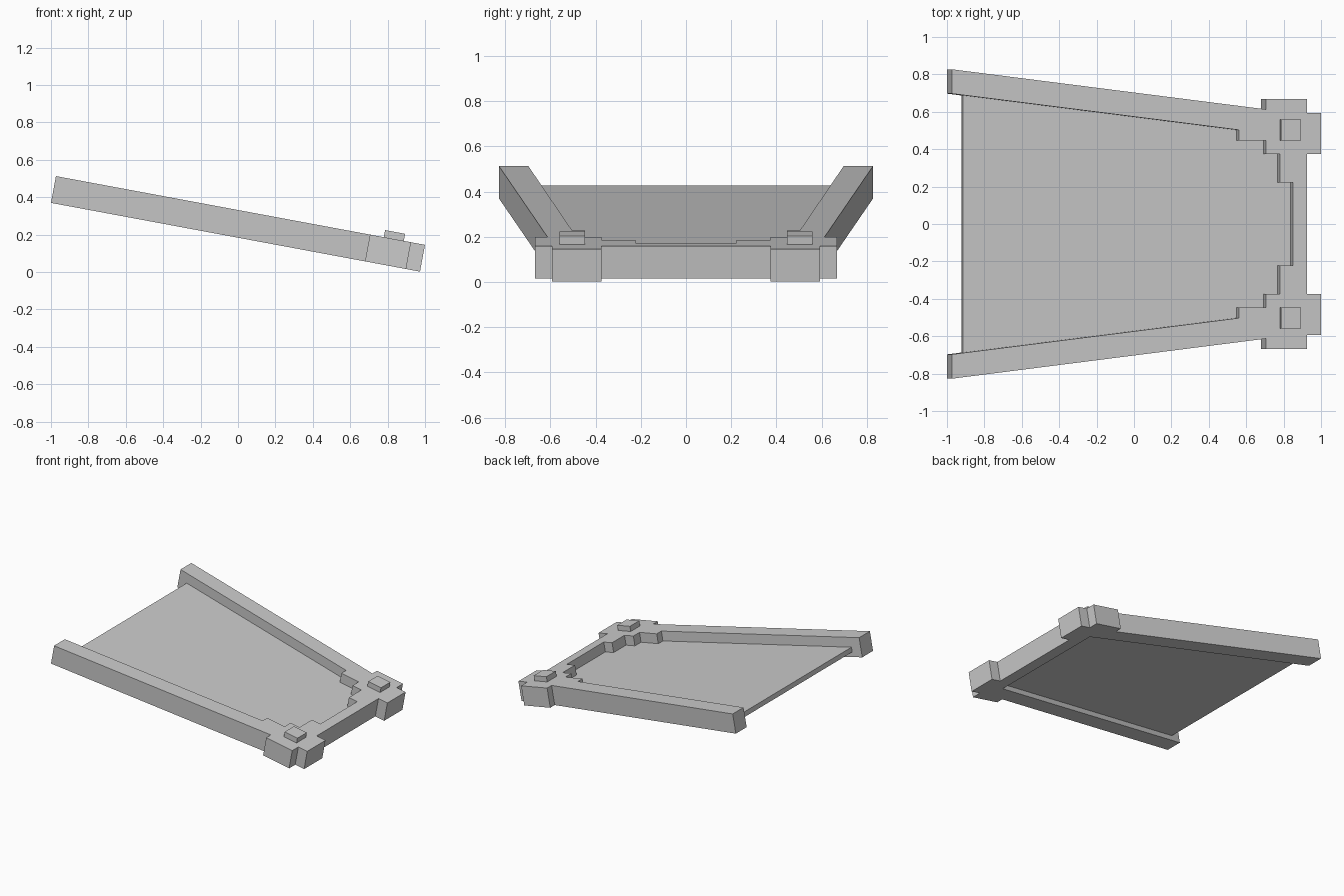
import bpy, bmesh, math
from mathutils import Matrix

if "Cube" in bpy.data.objects:
    bpy.data.objects.remove(bpy.data.objects["Cube"])

TILT = math.radians(10.55)
LENGTH, THICK = 2.007, 0.1455        # along the slope, and across it
PLATE_LOW, PLATE_TOP = 0.037, 0.0725
# Slope space (u, y, n) to world space
PLACE = (Matrix.Translation((-1, 0, LENGTH * math.sin(TILT) + 0.002))
         @ Matrix.Rotation(TILT, 4, 'Y'))


def prism(name, outline, low, high):
    """Extrude an outline in the slope plane from low to high."""
    bm = bmesh.new()
    face = bm.faces.new([bm.verts.new((u, y, low)) for u, y in outline])
    top = bmesh.ops.extrude_face_region(bm, geom=[face])
    verts = [g for g in top["geom"] if isinstance(g, bmesh.types.BMVert)]
    bmesh.ops.translate(bm, verts=verts, vec=(0, 0, high - low))
    bmesh.ops.recalc_face_normals(bm, faces=bm.faces)
    mesh = bpy.data.meshes.new(name)
    bm.to_mesh(mesh)
    bm.free()
    obj = bpy.data.objects.new(name, mesh)
    obj.matrix_world = PLACE
    bpy.context.collection.objects.link(obj)
    return obj


def mirrored(half):
    return half + [(u, -y) for u, y in reversed(half)]


def cut(target, cutter):
    cutter.hide_render = True
    mod = target.modifiers.new("cut", 'BOOLEAN')
    mod.operation, mod.solver, mod.object = 'DIFFERENCE', 'EXACT', cutter
    bpy.context.view_layer.objects.active = target
    bpy.ops.object.modifier_apply(modifier=mod.name)
    bpy.data.objects.remove(cutter)


def inner(u):
    """Half width between the two side rails."""
    return 0.697 - 0.1244 * u


# Tray body with the stepped corner blocks
tray = prism("tray_frame", mirrored([
    (0, 0.827), (1.708, 0.613), (1.708, 0.667), (1.931, 0.667),
    (1.931, 0.593), (LENGTH, 0.593), (LENGTH, 0.373), (1.931, 0.373)]), 0, THICK)

# Stepped pocket above the floor plate
cut(tray, prism("upper_pocket", mirrored([
    (-0.2, inner(-0.2)), (1.56, inner(1.56)), (1.56, 0.447), (1.708, 0.447),
    (1.708, 0.373), (1.784, 0.373), (1.784, 0.223), (1.855, 0.223)]),
    PLATE_TOP, 0.3))

# Plain tapered pocket below the floor plate
cut(tray, prism("lower_pocket", mirrored(
    [(-0.2, inner(-0.2)), (1.825, inner(1.825))]), -0.1, PLATE_LOW))

# Floor plate stops short of the rail ends
cut(tray, prism("end_gap", mirrored(
    [(-0.2, inner(-0.2)), (0.073, inner(0.073))]), -0.2, 0.4))

# Raised pads on the two corner blocks
for side, name in ((1, "pad_back"), (-1, "pad_front")):
    prism(name, [(1.783, side * 0.447), (1.892, side * 0.447),
                 (1.892, side * 0.56), (1.783, side * 0.56)], THICK, 0.184)
